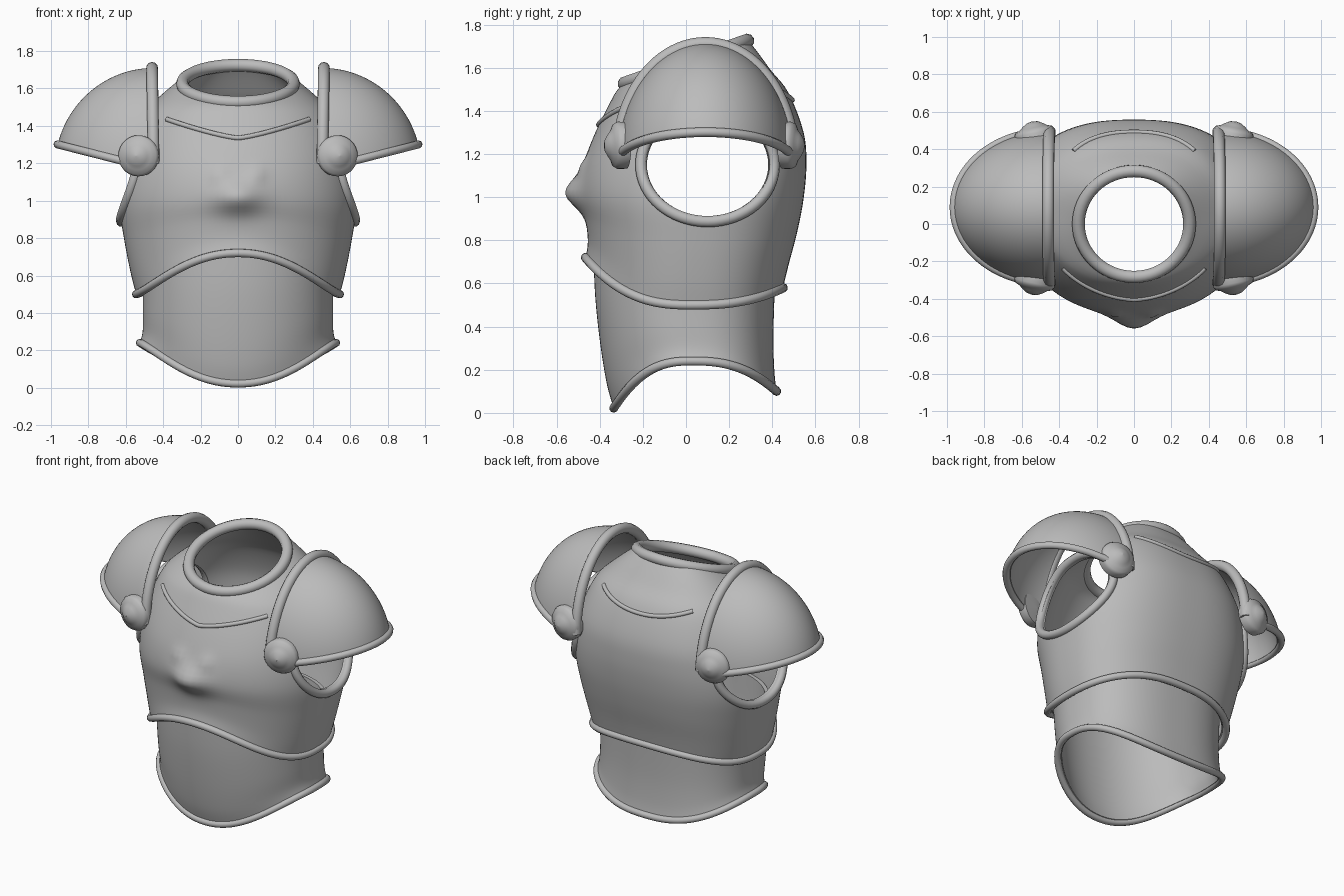
import bpy, math
from math import sin, cos, pi, radians, exp
from mathutils import Vector
from mathutils.bvhtree import BVHTree

if "Cube" in bpy.data.objects:
    bpy.data.objects.remove(bpy.data.objects["Cube"])

steel = bpy.data.materials.new("grey steel")
steel.diffuse_color = (0.5, 0.5, 0.5, 1)
steel.use_nodes = True
steel.node_tree.nodes["Principled BSDF"].inputs["Base Color"].default_value = steel.diffuse_color
SEG = 120


def finish(ob, angle=40):
    me = ob.data
    me.materials.clear()
    me.materials.append(steel)
    for p in me.polygons:
        p.use_smooth = True
        p.material_index = 0
    me.set_sharp_from_angle(angle=radians(angle))
    return ob


def activate(ob):
    bpy.ops.object.select_all(action='DESELECT')
    ob.select_set(True)
    bpy.context.view_layer.objects.active = ob


def modify(ob, kind, **settings):
    """Add a modifier and apply it straight away."""
    activate(ob)
    m = ob.modifiers.new(kind, kind)
    for k, v in settings.items():
        setattr(m, k, v)
    bpy.ops.object.modifier_apply(modifier=m.name)


def grid(name, rows, closed):
    """Skin a list of equally long point rows."""
    n = len(rows[0])
    verts = [p for r in rows for p in r]
    faces = []
    for i in range(len(rows) - 1):
        for j in range(n if closed else n - 1):
            k = (j + 1) % n
            faces.append((i * n + j, i * n + k, (i + 1) * n + k, (i + 1) * n + j))
    me = bpy.data.meshes.new(name)
    me.from_pydata(verts, [], faces)
    ob = bpy.data.objects.new(name, me)
    bpy.context.collection.objects.link(ob)
    return ob, verts, faces


def tube(name, pts, r, closed=False, mirror=False):
    """Round bead along a path."""
    cu = bpy.data.curves.new(name, 'CURVE')
    cu.dimensions = '3D'
    cu.bevel_depth = r
    cu.bevel_resolution = 3
    cu.use_fill_caps = True
    s = cu.splines.new('POLY')
    s.points.add(len(pts) - 1)
    for q, p in zip(s.points, pts):
        q.co = (*p, 1)
    s.use_cyclic_u = closed
    ob = bpy.data.objects.new(name, cu)
    bpy.context.collection.objects.link(ob)
    activate(ob)
    bpy.ops.object.convert(target='MESH')
    ob = bpy.context.view_layer.objects.active
    if mirror:
        modify(ob, 'MIRROR')
    return finish(ob)


def smooth_rows(table, steps):
    """Catmull-Rom interpolation of table rows."""
    out = []
    for i in range(len(table) - 1):
        a, b, c, d = (table[max(0, min(len(table) - 1, i + o))] for o in (-1, 0, 1, 2))
        for s in range(steps):
            t = s / steps
            out.append([0.5 * (2 * q + (r - p) * t + (2 * p - 5 * q + 4 * r - u) * t * t
                               + (3 * q - p - 3 * r + u) * t ** 3) for p, q, r, u in zip(a, b, c, d)])
    return out + [list(table[-1])]


def spow(v, e):
    return math.copysign(abs(v) ** e, v)


def section(row, front, back, relief):
    """One body ring: z, half width, centre y, front y, back y, tilt, edge weight."""
    z0, hw, yc, yf, yb, tilt, w = row
    pts = []
    for j in range(SEG):
        t = 2 * pi * j / SEG
        c, s = cos(t), sin(t)
        e = 0.95 if s < 0 else 0.8
        x = hw * spow(c, e)
        y = yc + spow(s, e) * ((yb - yc) if s > 0 else (yc - yf))
        z = z0 + tilt * y + w * (front * abs(s) ** 2.5 if s < 0 else back * s * s)
        if relief and s < 0:
            # snout-like boss with two brows in the middle of the chest
            y -= 0.07 * exp(-(x / 0.12) ** 2 - ((z - 1.02) / 0.08) ** 2)
            y -= 0.02 * exp(-((abs(x) - 0.1) / 0.04) ** 2 - ((z - 1.14) / 0.04) ** 2)
        pts.append((x, y, z))
    return pts


# Breastplate shell
breast_table = [(0.50, .545, .03, -.465, .45, 0, 1), (0.62, .575, .03, -.455, .475, 0, .8),
                (0.80, .61, .04, -.465, .515, 0, .45), (0.98, .635, .05, -.49, .545, 0, .15),
                (1.15, .62, .06, -.475, .558, 0, 0), (1.30, .585, .06, -.42, .545, 0, 0),
                (1.46, .51, .05, -.35, .475, .05, 0), (1.545, .42, .03, -.315, .385, .14, 0),
                (1.63, .295, 0, -.285, .285, .35, 0)]
rows = [section(r, .22, .08, True) for r in smooth_rows(breast_table, 5)]
breast, bv, bf = grid("breastplate", rows, True)
skin = BVHTree.FromPolygons(bv, bf)
modify(breast, 'SOLIDIFY', thickness=0.03, offset=-1)

# Arm holes cut through both sides
AY, AZ = 0.10, 1.15
bpy.ops.mesh.primitive_cylinder_add(vertices=64, radius=1, depth=4, location=(0, AY, AZ),
                                    rotation=(0, pi / 2, 0))
cutter = bpy.context.object
cutter.scale = (0.24, 0.285, 1)
cutter.hide_render = True
bpy.context.view_layer.update()
modify(breast, 'BOOLEAN', operation='DIFFERENCE', solver='EXACT', object=cutter)
bpy.data.objects.remove(cutter)
finish(breast)

tube("breastplate_lower_rim", rows[0], 0.022, True)


def on_skin(origin, direction):
    return skin.ray_cast(Vector(origin), Vector(direction))[0]


# Arm hole rims
rim = []
for i in range(64):
    t = 2 * pi * i / 64
    p = on_skin((2, AY + 0.308 * cos(t), AZ + 0.263 * sin(t)), (-1, 0, 0))
    if p:
        rim.append(p)
tube("arm_hole_rims", rim, 0.027, True, True)

# Neck collar
collar = [(0.297 * cos(2 * pi * i / 64), 0.283 * sin(2 * pi * i / 64),
           1.625 + 0.35 * 0.283 * sin(2 * pi * i / 64)) for i in range(64)]
tube("neck_collar", collar, 0.034, True)

# Raised gorget edges on chest and back
xs = [-0.38 + 0.76 * i / 40 for i in range(41)]
chest = [on_skin((x, -2, 1.335 + 0.10 * (abs(x) / .38) ** 1.3), (0, 1, 0)) for x in xs]
tube("chest_ridge", [p for p in chest if p], 0.013)
back = [on_skin((x * .85, 2, 1.45 + 0.06 * (abs(x) / .38) ** 2), (0, -1, 0)) for x in xs]
tube("back_ridge", [p for p in back if p], 0.013)

# Waist plate
waist_table = [(0.05 + .19, .525, .03, -.335, .42, 0, 1), (0.30, .51, .03, -.365, .41, 0, .8),
               (0.40, .508, .02, -.395, .405, 0, .45), (0.55, .51, .02, -.42, .41, 0, .1),
               (0.76, .52, .02, -.43, .42, 0, 0)]
wrows = [section(r, -.218, -.14, False) for r in smooth_rows(waist_table, 5)]
waist, _, _ = grid("waist_plate", wrows, True)
modify(waist, 'SOLIDIFY', thickness=0.025, offset=-1)
finish(waist)
tube("waist_lower_rim", wrows[0], 0.021, True)

# Shoulder domes: arcs fanned about the front-to-back pivot axis
CX, CY, CZ = 0.45, 0.09, 1.17


def arc(a, grow=0.0):
    a = radians(a)
    pts = []
    for j in range(49):
        ph = 0.05 + (pi - 0.1) * j / 48
        pts.append((CX + (0.53 + grow) * sin(ph) * cos(a), CY - (0.405 + grow) * cos(ph),
                    CZ + (0.54 + grow) * sin(ph) * sin(a)))
    return pts


A0, A1 = 14, 87
dome, _, _ = grid("shoulder_domes", [arc(A0 + (A1 - A0) * i / 24) for i in range(25)], False)
modify(dome, 'SOLIDIFY', thickness=0.025, offset=-1)
modify(dome, 'MIRROR')
finish(dome)
tube("shoulder_outer_rims", arc(A0), 0.022, False, True)
tube("shoulder_inner_rims", arc(A1 + 2), 0.032, False, True)

# Round pivot bolts, front and back
profile = [(0.0, 0.075), (0.03, 0.07), (0.055, 0.055), (0.075, 0.04), (0.10, 0.03),
           (0.11, 0.012), (0.108, -0.03), (0.0, -0.035)]
for name, y, d in (("front_bolts", -0.305, -1), ("back_bolts", 0.475, 1)):
    tilt = radians(12)
    rings = []
    for r, h in profile:
        ring = []
        for i in range(28):
            t = 2 * pi * i / 28
            u = max(r, 0.001) * cos(t)
            ring.append((0.53 + u * cos(tilt) + h * sin(tilt),
                         y + d * (h * cos(tilt) - u * sin(tilt)),
                         1.24 + max(r, 0.001) * sin(t) * -d))
        rings.append(ring[::-1])
    bolt, _, _ = grid(name, rings, True)
    activate(bolt)
    bpy.ops.object.mode_set(mode='EDIT')
    bpy.ops.mesh.select_all(action='SELECT')
    bpy.ops.mesh.normals_make_consistent(inside=False)
    bpy.ops.object.mode_set(mode='OBJECT')
    modify(bolt, 'MIRROR')
    finish(bolt)
